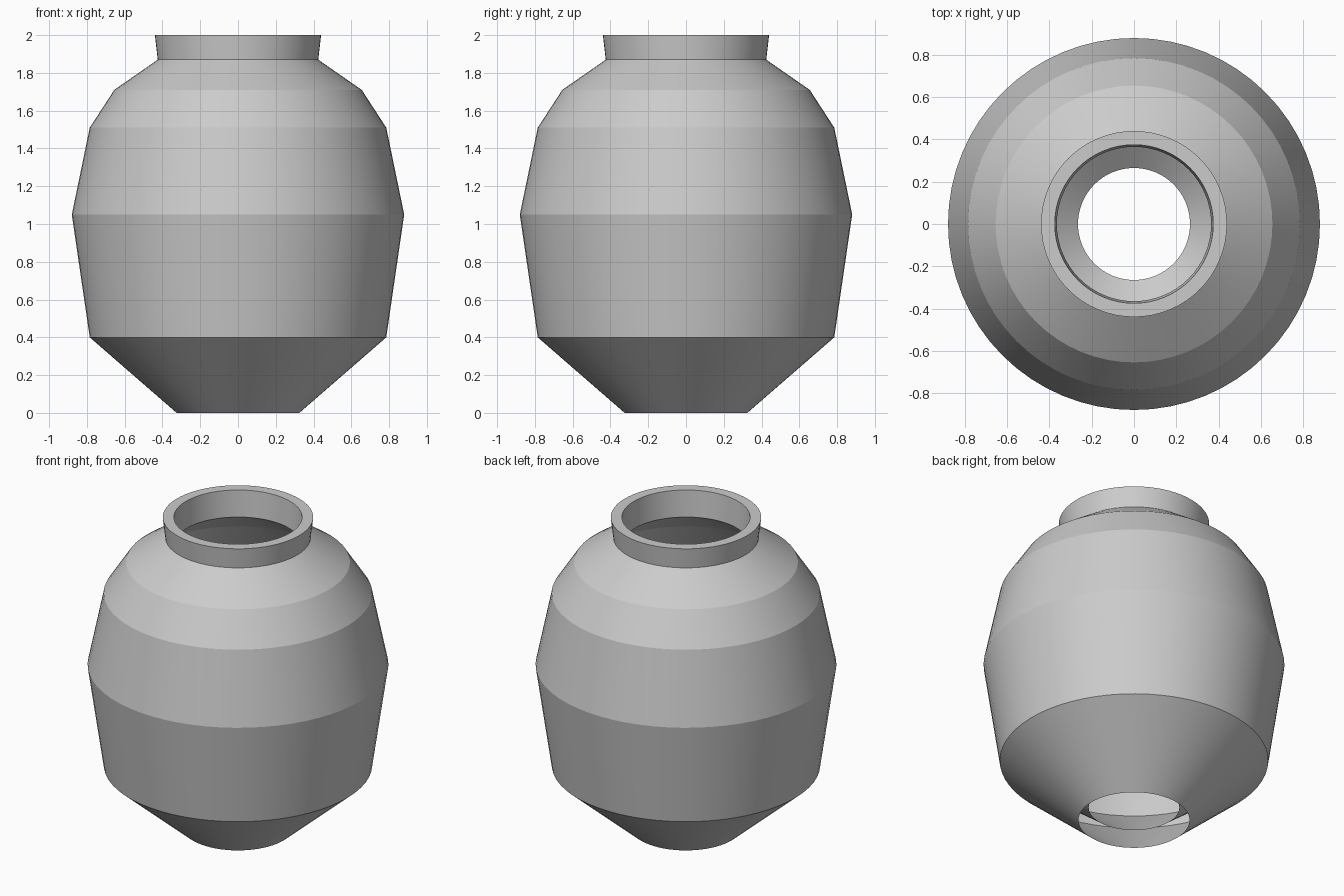
import bpy, bmesh, math

if "Cube" in bpy.data.objects:
    bpy.data.objects.remove(bpy.data.objects["Cube"])

SEGMENTS = 64

# One plain grey for the whole vessel
grey = bpy.data.materials.new("plain_grey")
grey.diffuse_color = (0.6, 0.6, 0.6, 1.0)
grey.use_nodes = True
grey.node_tree.nodes["Principled BSDF"].inputs["Base Color"].default_value = grey.diffuse_color

# Profiles as (radius, height): outer wall upward, then inner wall downward
outer_wall = [(0.325, 0.0), (0.785, 0.40), (0.88, 1.05), (0.785, 1.51),
              (0.655, 1.71), (0.425, 1.87), (0.44, 2.0)]
inner_wall = [(0.375, 2.0), (0.365, 1.83), (0.61, 1.655), (0.72, 1.49),
              (0.81, 1.05), (0.715, 0.44), (0.265, 0.085)]


def lathe(name, profile):
    """Spin a profile around z, leaving both ends open."""
    bm = bmesh.new()
    rings = []
    for r, z in profile:
        rings.append([bm.verts.new((r * math.cos(2 * math.pi * j / SEGMENTS),
                                    r * math.sin(2 * math.pi * j / SEGMENTS), z))
                      for j in range(SEGMENTS)])
    for low, high in zip(rings, rings[1:]):
        for j in range(SEGMENTS):
            k = (j + 1) % SEGMENTS
            bm.faces.new((low[j], low[k], high[k], high[j]))
    mesh = bpy.data.meshes.new(name)
    bm.to_mesh(mesh)
    bm.free()
    mesh.materials.append(grey)
    obj = bpy.data.objects.new(name, mesh)
    bpy.context.collection.objects.link(obj)
    # Round across the segments, crisp at each horizontal ridge
    bpy.ops.object.select_all(action='DESELECT')
    obj.select_set(True)
    bpy.context.view_layer.objects.active = obj
    bpy.ops.object.shade_smooth_by_angle(angle=math.radians(9))
    return obj


# Double-walled vessel joined at the neck rim, with an open base
lathe("vessel", outer_wall + inner_wall)
